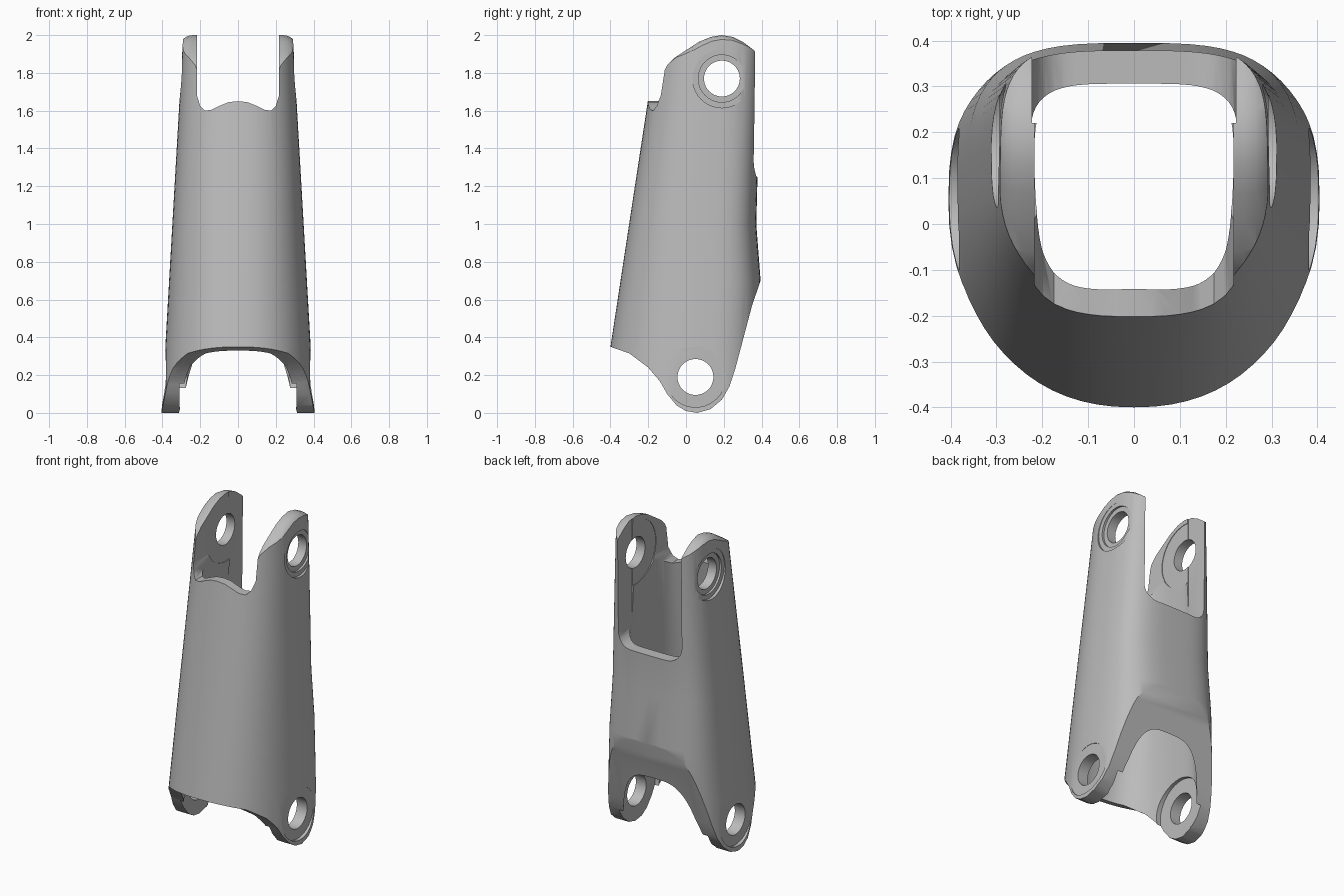
import bpy, bmesh, math
from mathutils import Matrix

if "Cube" in bpy.data.objects:
    bpy.data.objects.remove(bpy.data.objects["Cube"])

grey = bpy.data.materials.new("plain grey")
grey.use_nodes = True
grey.diffuse_color = (0.5, 0.5, 0.5, 1)
grey.node_tree.nodes["Principled BSDF"].inputs["Base Color"].default_value = (0.5, 0.5, 0.5, 1)


def make(name, bm):
    bmesh.ops.recalc_face_normals(bm, faces=bm.faces)
    if bm.calc_volume(signed=True) < 0:
        bmesh.ops.reverse_faces(bm, faces=bm.faces)
    mesh = bpy.data.meshes.new(name)
    bm.to_mesh(mesh)
    bm.free()
    mesh.materials.append(grey)
    ob = bpy.data.objects.new(name, mesh)
    bpy.context.collection.objects.link(ob)
    return ob


def loft(name, loops):
    """Skin a list of equal-length closed loops and cap both ends."""
    bm = bmesh.new()
    rings = [[bm.verts.new(p) for p in loop] for loop in loops]
    n = len(rings[0])
    for a, b in zip(rings, rings[1:]):
        for i in range(n):
            j = (i + 1) % n
            bm.faces.new((a[i], a[j], b[j], b[i]))
    bm.faces.new(rings[0][::-1])
    bm.faces.new(rings[-1])
    return make(name, bm)


def rod(name, x0, x1, y, z, r, sides=40):
    """Cylinder along x."""
    bm = bmesh.new()
    place = Matrix.Translation(((x0 + x1) / 2, y, z)) @ Matrix.Rotation(math.pi / 2, 4, 'Y')
    bmesh.ops.create_cone(bm, cap_ends=True, segments=sides, radius1=r, radius2=r,
                          depth=abs(x1 - x0), matrix=place)
    return make(name, bm)


def section(z, half, front, back, mid, n_front, n_back, steps=72):
    """Rounded cross-section with separate front and back squareness."""
    pts = []
    for i in range(steps):
        t = 2 * math.pi * i / steps
        c, s = round(math.cos(t), 6), round(math.sin(t), 6)
        n, reach = (n_back, back - mid) if s > 0 else (n_front, front - mid)
        x = math.copysign(abs(c) ** (2 / n), c) * half
        pts.append((x, mid + abs(s) ** (2 / n) * reach, z))
    return pts


def volume(mesh):
    bm = bmesh.new()
    bm.from_mesh(mesh)
    v = bm.calc_volume(signed=True)
    bm.free()
    return v


def boolean(target, tool, op):
    """Cut the target, taking the first solver that gives a sound solid."""
    before = volume(target.data)
    mod = target.modifiers.new("cut", 'BOOLEAN')
    mod.operation, mod.object = op, tool
    result = None
    for solver in ('MANIFOLD', 'EXACT', 'FLOAT'):
        mod.solver = solver
        graph = bpy.context.evaluated_depsgraph_get()
        graph.update()
        result = bpy.data.meshes.new_from_object(target.evaluated_get(graph))
        if 0.1 * before < volume(result) < before - 1e-6:
            target.data = result
            break
    target.modifiers.remove(mod)
    bpy.data.objects.remove(tool)


# Tapered outer shell and the matching hollow
outer, inner = [], []
for z, back in ((-0.1, 0.39), (0.35, 0.39), (0.7, 0.395), (1.0, 0.372),
                (1.3, 0.38), (1.65, 0.39), (2.1, 0.40)):
    k = z / 2
    front = -0.453 + 0.152 * z
    outer.append(section(z, 0.405 - 0.0575 * z, front, back, 0.05 + 0.06 * k,
                         2.2 + 0.2 * k, 3 + 0.8 * k))
    inner.append(section(z, max(0.312 - 0.06 * z, 0.21), front + 0.06, 0.325 - 0.03 * k,
                         0.05 + 0.06 * k, 2.3 + 1.4 * k, 3 + 2 * k))
body = loft("fork_link_body", outer)

# Side outline, drawn in towards the ear centre on the outer upper edges
HOLE_TOP, HOLE_LOW = (0.19, 1.77), (0.05, 0.19)
lower = [(-0.6, 0.36), (-0.4, 0.35), (-0.3, 0.315), (-0.2, 0.24), (-0.14, 0.17), (-0.1, 0.1),
         (-0.05, 0.04), (0, 0.01), (0.06, 0), (0.13, 0.02), (0.19, 0.07), (0.23, 0.14),
         (0.26, 0.23), (0.35, 0.57), (0.395, 0.7), (0.6, 0.9)]
upper = [(0.6, 1.7), (0.41, 1.85), (0.36, 1.92), (0.3, 1.965), (0.25, 1.99), (0.19, 2.0),
         (0.13, 1.99), (0.07, 1.965), (0, 1.92), (-0.06, 1.88), (-0.1, 1.84), (-0.125, 1.79),
         (-0.145, 1.68), (-0.17, 1.66), (-0.6, 1.66)]
half_loops = [(0.24, 1), (0.265, 0.98), (0.285, 0.93), (0.3, 0.86), (0.45, 0.82)]
loops = []
for x, f in [(-x, f) for x, f in reversed(half_loops)] + half_loops:
    loop = [(x, y, z) for y, z in lower]
    for y, z in upper:
        g = f if -0.15 < y < 0.5 else 1
        loop.append((x, HOLE_TOP[0] + (y - HOLE_TOP[0]) * g, HOLE_TOP[1] + (z - HOLE_TOP[1]) * g))
    loops.append(loop)
boolean(body, loft("side_outline", loops), 'INTERSECT')
boolean(body, loft("hollow", inner), 'DIFFERENCE')

# Gap between the ears, with a wavy front lip
right = [(0.05, 1.645), (0.1, 1.625), (0.14, 1.605), (0.175, 1.6), (0.2, 1.625), (0.217, 1.68)]
gap = [(-x, z) for x, z in reversed(right)] + [(0, 1.65)] + right + [(0.217, 2.2), (-0.217, 2.2)]
boolean(body, loft("ear_gap", [[(x, y, z) for x, z in gap] for y in (-0.6, 0.6)]), 'DIFFERENCE')

# Round-cornered window in the upper back wall
w, r, sill = 0.222, 0.09, 1.25
arc = [(w - r + r * math.sin(a), sill + r - r * math.cos(a))
       for a in [math.pi / 2 * i / 6 for i in range(7)]]
window = arc + [(w, 2.2), (-w, 2.2)] + [(-x, z) for x, z in reversed(arc)]
boolean(body, loft("back_window", [[(x, y, z) for x, z in window] for y in (0.22, 0.6)]),
        'DIFFERENCE')

# Flat pads inside the forks, then pin holes with stepped seats outside
boolean(body, rod("upper_pad", -0.22, 0.22, *HOLE_TOP, 0.2), 'DIFFERENCE')
boolean(body, rod("lower_pad", -0.31, 0.31, *HOLE_LOW, 0.185), 'DIFFERENCE')
for side in (-1, 1):
    for x, radius in ((0.293, 0.155), (0.28, 0.125), (0.1, 0.095)):
        boolean(body, rod("upper_seat", side * x, side * 0.6, *HOLE_TOP, radius), 'DIFFERENCE')
    for x, radius in ((0.382, 0.16), (0.1, 0.095)):
        boolean(body, rod("lower_seat", side * x, side * 0.6, *HOLE_LOW, radius), 'DIFFERENCE')

# Smooth shading with crisp edges
bpy.ops.object.select_all(action='DESELECT')
body.select_set(True)
bpy.context.view_layer.objects.active = body
bpy.ops.object.shade_smooth_by_angle(angle=math.radians(30))
